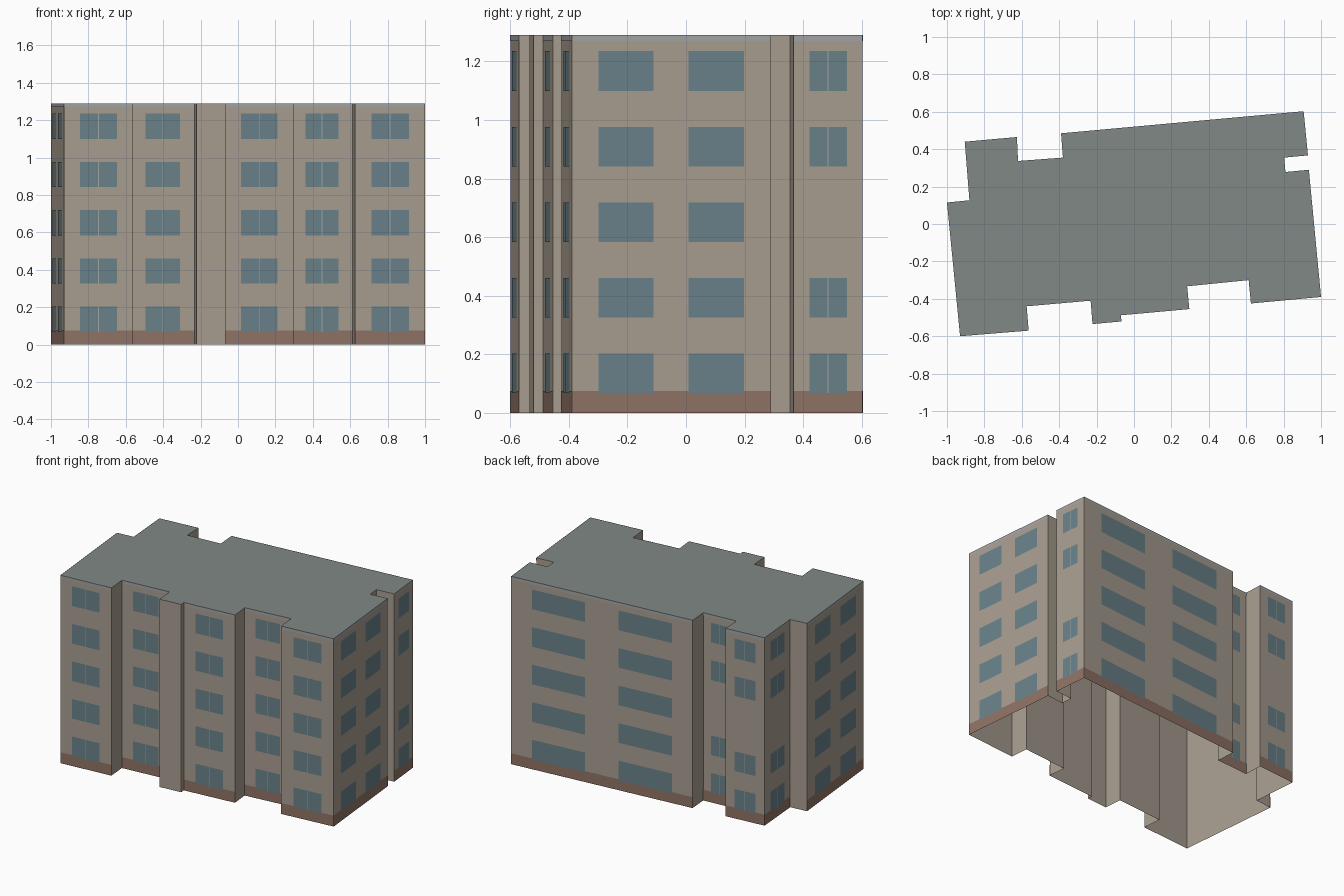
import bpy, bmesh
from mathutils import Vector

if "Cube" in bpy.data.objects:
    bpy.data.objects.remove(bpy.data.objects["Cube"])

H = 1.29
FLOOR = H / 5
PLINTH, CORNICE = 0.075, 1.27
SILL, HEAD = 0.068, 0.203          # window heights within a floor
GAP = 0.004                        # mullion width

COLOURS = {
    "walls": (0.40, 0.345, 0.285), "windows": (0.145, 0.225, 0.255),
    "plinth": (0.28, 0.175, 0.135), "cornice": (0.37, 0.38, 0.37),
    "mullions": (0.36, 0.39, 0.39), "roof": (0.22, 0.25, 0.24),
}
parts = {name: bmesh.new() for name in COLOURS}

# Footprint corners, counter-clockwise; the style describes the wall to the next corner:
# 0 plain, 1 one mullioned window, 2 two wide windows, 3 one window but none on the middle floor,
# 4 two wider windows (back wall)
PLAN = [
    (-0.93, -0.60, 1), (-0.563, -0.57, 0), (-0.574, -0.44, 1), (-0.232, -0.41, 0),
    (-0.222, -0.535, 0), (-0.067, -0.521, 0), (-0.07, -0.488, 1), (0.296, -0.455, 0),
    (0.284, -0.333, 1), (0.613, -0.30, 0), (0.625, -0.425, 1), (1.0, -0.39, 2),
    (0.935, 0.29, 0), (0.81, 0.278, 0), (0.803, 0.355, 0), (0.93, 0.367, 3),
    (0.907, 0.603, 4), (-0.39, 0.485, 0), (-0.38, 0.355, 3), (-0.62, 0.337, 0),
    (-0.626, 0.465, 3), (-0.905, 0.44, 3), (-0.88, 0.127, 0), (-1.0, 0.115, 2),
]
PANES = {1: [(0.235, 0.77)], 2: [(0.135, 0.41), (0.585, 0.865)],
         3: [(0.23, 0.77)], 4: [(0.115, 0.407), (0.592, 0.886)]}


def panel(part, p, q, u0, u1, z0, z1, proud=0.0):
    """Vertical rectangle on the wall from p to q, standing slightly proud of it."""
    bm = parts[part]
    along = q - p
    out = Vector((along.y, -along.x, 0)).normalized() * proud
    at = lambda u, z: bm.verts.new(p + along * u + out + Vector((0, 0, z)))
    bm.faces.new((at(u0, z0), at(u1, z0), at(u1, z1), at(u0, z1)))


def build_wall(p, q, style):
    """One wall with its plinth, top band and windows."""
    panel("walls", p, q, 0, 1, 0, H)
    if style == 0:
        return
    panel("plinth", p, q, 0, 1, 0, PLINTH, 0.001)
    panel("cornice", p, q, 0, 1, CORNICE, H, 0.001)
    half = GAP / 2 / (q - p).length
    for k in range(5):
        if style == 3 and k == 2:
            continue
        z0, z1 = k * FLOOR + SILL, k * FLOOR + HEAD
        for u0, u1 in PANES[style]:
            panel("windows", p, q, u0, u1, z0, z1, 0.002)
        if style in (1, 3):
            panel("mullions", p, q, 0.5 - half, 0.5 + half, z0, z1, 0.003)


# Walls all round (the shell is open underneath)
for i, (x, y, style) in enumerate(PLAN):
    nx, ny, _ = PLAN[(i + 1) % len(PLAN)]
    build_wall(Vector((x, y, 0)), Vector((nx, ny, 0)), style)

# Flat roof
roof = parts["roof"]
roof.faces.new([roof.verts.new((x, y, H)) for x, y, _ in PLAN])

# Turn each part into a coloured object
for name, bm in parts.items():
    if name == "walls":
        bmesh.ops.remove_doubles(bm, verts=bm.verts, dist=1e-5)
    mesh = bpy.data.meshes.new(name)
    bm.to_mesh(mesh)
    bm.free()
    mat = bpy.data.materials.new(name)
    mat.diffuse_color = (*COLOURS[name], 1)
    mat.use_nodes = True
    mat.node_tree.nodes["Principled BSDF"].inputs["Base Color"].default_value = mat.diffuse_color
    mesh.materials.append(mat)
    bpy.context.collection.objects.link(bpy.data.objects.new(name, mesh))
